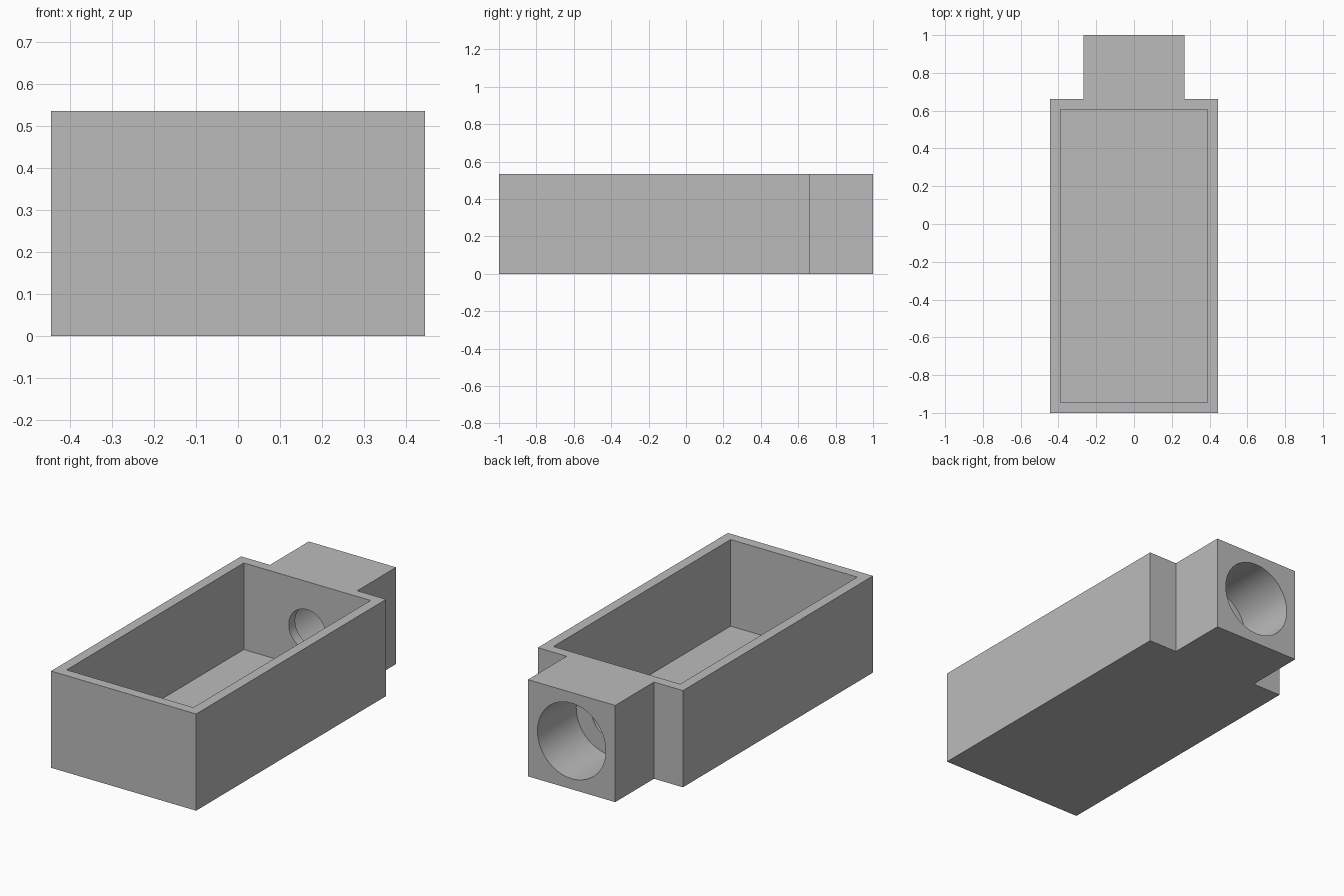
import bpy
import bmesh
from math import radians

cube = bpy.data.objects.get("Cube")
if cube:
    bpy.data.objects.remove(cube, do_unlink=True)

# Main dimensions
HALF_W, HEIGHT = 0.444, 0.535
FRONT, SHOULDER, BACK = -1.0, 0.661, 1.0
NECK = 0.267
WALL = 0.056
BORE_R, OUTLET_R = 0.209, 0.113

grey = bpy.data.materials.new("light grey")
grey.use_nodes = True
colour = (0.5, 0.5, 0.5, 1)
grey.diffuse_color = colour
grey.node_tree.nodes["Principled BSDF"].inputs["Base Color"].default_value = colour


def prism(name, outline, z0, z1):
    """Extrude a plan outline from z0 up to z1."""
    bm = bmesh.new()
    face = bm.faces.new([bm.verts.new((x, y, z0)) for x, y in outline])
    top = bmesh.ops.extrude_face_region(bm, geom=[face])["geom"]
    verts = [v for v in top if isinstance(v, bmesh.types.BMVert)]
    bmesh.ops.translate(bm, verts=verts, vec=(0, 0, z1 - z0))
    bmesh.ops.recalc_face_normals(bm, faces=bm.faces)
    mesh = bpy.data.meshes.new(name)
    bm.to_mesh(mesh)
    bm.free()
    mesh.materials.append(grey)
    obj = bpy.data.objects.new(name, mesh)
    bpy.context.collection.objects.link(obj)
    return obj


def rod(name, radius, y0, y1):
    """Cylinder along y at the neck centre."""
    bpy.ops.mesh.primitive_cylinder_add(
        vertices=64, radius=radius, depth=y1 - y0,
        location=(0, (y0 + y1) / 2, HEIGHT / 2), rotation=(radians(90), 0, 0))
    obj = bpy.context.object
    obj.name = name
    obj.data.materials.append(grey)
    return obj


def cut(target, cutter):
    """Subtract the cutter from the target, then discard it."""
    cutter.hide_render = True
    mod = target.modifiers.new("cut", "BOOLEAN")
    mod.operation = "DIFFERENCE"
    mod.solver = "EXACT"
    mod.object = cutter
    bpy.context.view_layer.objects.active = target
    bpy.ops.object.modifier_apply(modifier=mod.name)
    bpy.data.objects.remove(cutter, do_unlink=True)


# Tray and neck as one solid, from half an outline mirrored in x
half = [(HALF_W, FRONT), (HALF_W, SHOULDER), (NECK, SHOULDER), (NECK, BACK)]
body = prism("tray_with_neck", half + [(-x, y) for x, y in reversed(half)], 0, HEIGHT)

# Open cavity of the tray
w, y0, y1 = HALF_W - WALL, FRONT + WALL, SHOULDER - WALL
cut(body, prism("cavity_cutter", [(w, y0), (w, y1), (-w, y1), (-w, y0)], WALL, HEIGHT + 0.1))

# Wide bore in the neck, then a narrow hole through the tray wall
cut(body, rod("bore_cutter", BORE_R, SHOULDER, BACK + 0.1))
cut(body, rod("outlet_cutter", OUTLET_R, y1 - 0.1, SHOULDER + 0.1))

bpy.ops.object.select_all(action="DESELECT")
body.select_set(True)
bpy.context.view_layer.objects.active = body
bpy.ops.object.shade_smooth_by_angle(angle=radians(30))
